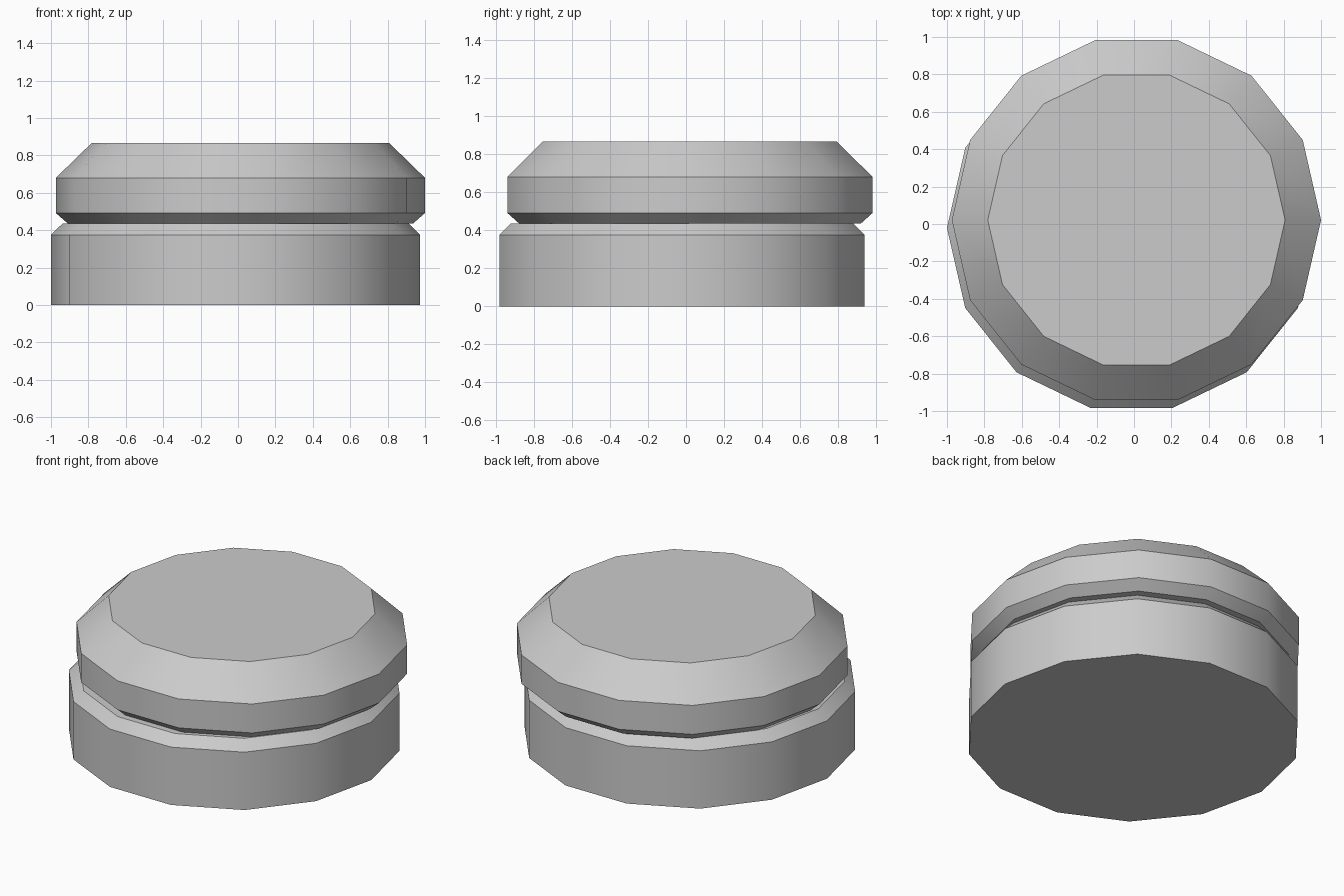
import bpy, bmesh, math

if "Cube" in bpy.data.objects:
    bpy.data.objects.remove(bpy.data.objects["Cube"])

SIDES = 14


def lathe(name, profile, cx, cy):
    """Closed solid from (radius, height) rings, capped at both ends."""
    bm = bmesh.new()
    rings = []
    for r, z in profile:
        rings.append([bm.verts.new((r * math.cos(2 * math.pi * i / SIDES),
                                    r * math.sin(2 * math.pi * i / SIDES), z))
                      for i in range(SIDES)])
    for a, b in zip(rings, rings[1:]):
        for i in range(SIDES):
            j = (i + 1) % SIDES
            bm.faces.new((a[i], a[j], b[j], b[i]))
    bm.faces.new(rings[0][::-1])
    bm.faces.new(rings[-1])
    mesh = bpy.data.meshes.new(name)
    bm.to_mesh(mesh)
    bm.free()
    obj = bpy.data.objects.new(name, mesh)
    obj.location = (cx, cy, 0)
    bpy.context.collection.objects.link(obj)
    # smooth sides, crisp rims
    bpy.ops.object.select_all(action='DESELECT')
    obj.select_set(True)
    bpy.context.view_layer.objects.active = obj
    bpy.ops.object.shade_smooth_by_angle(angle=math.radians(30))
    return obj


# Lower slab with a narrow chamfer on its upper rim
lathe("lower_disc", [(0.987, 0), (0.987, 0.376), (0.924, 0.437)], -0.013, -0.021)

# Upper slab, shifted sideways, with a wide chamfer on top
lathe("upper_disc", [(0.924, 0.437), (0.987, 0.492), (0.987, 0.68), (0.795, 0.867)],
      0.013, 0.021)
